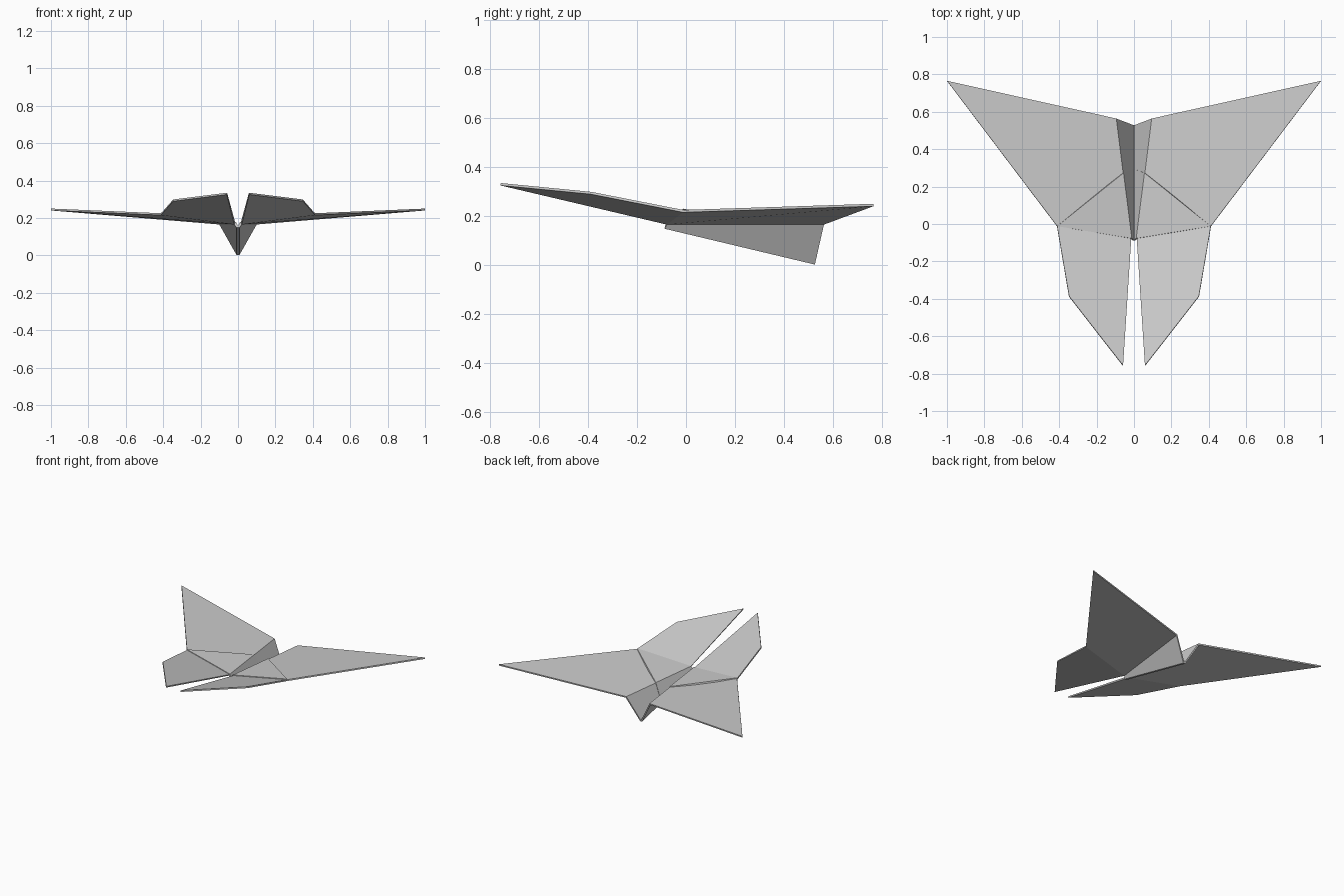
import bpy

if "Cube" in bpy.data.objects:
    bpy.data.objects.remove(bpy.data.objects["Cube"])

# Key corners of the folded sheet (right half, lower surface)
nose_keel, tail_keel = (0.008, -0.087, 0.148), (0.008, 0.526, 0.002)
nose_mid, tail_mid = (0, -0.087, 0.148), (0, 0.526, 0.002)
root_front, root_back = (0.02, -0.078, 0.165), (0.1, 0.563, 0.165)
elbow, wing_tip = (0.412, -0.012, 0.215), (1.0, 0.765, 0.24)
flap_side, flap_tip = (0.348, -0.388, 0.289), (0.06, -0.758, 0.325)


def folded_sheet(name, faces, thickness, lift=0.0):
    """Half sheet from corner loops, mirrored across x and thickened upward."""
    points = list(dict.fromkeys(p for face in faces for p in face))
    mesh = bpy.data.meshes.new(name)
    mesh.from_pydata([(x, y, z + lift) for x, y, z in points], [],
                     [[points.index(p) for p in face] for face in faces])
    obj = bpy.data.objects.new(name, mesh)
    bpy.context.collection.objects.link(obj)
    mirror = obj.modifiers.new("Mirror", 'MIRROR')
    mirror.use_clip = True
    solid = obj.modifiers.new("Thickness", 'SOLIDIFY')
    solid.thickness = thickness
    solid.offset = 1
    solid.use_even_offset = True
    return obj


# Keel, hull sides, wings and front flaps in one sheet
folded_sheet("folded_body", [
    (nose_mid, nose_keel, tail_keel, tail_mid),
    (nose_keel, root_front, root_back, tail_keel),
    (root_front, elbow, wing_tip, root_back),
    (flap_tip, flap_side, elbow, root_front),
], 0.01)

# Second paper layer lying over the fold and down into the hull
patch_root = (0.064, 0.272, 0.165)
patch_keel, patch_mid = (0.008, 0.29, 0.058), (0, 0.29, 0.058)
folded_sheet("top_layer", [
    (nose_mid, nose_keel, patch_keel, patch_mid),
    (nose_keel, root_front, patch_root, patch_keel),
    (root_front, elbow, patch_root),
], 0.011, lift=0.004)
